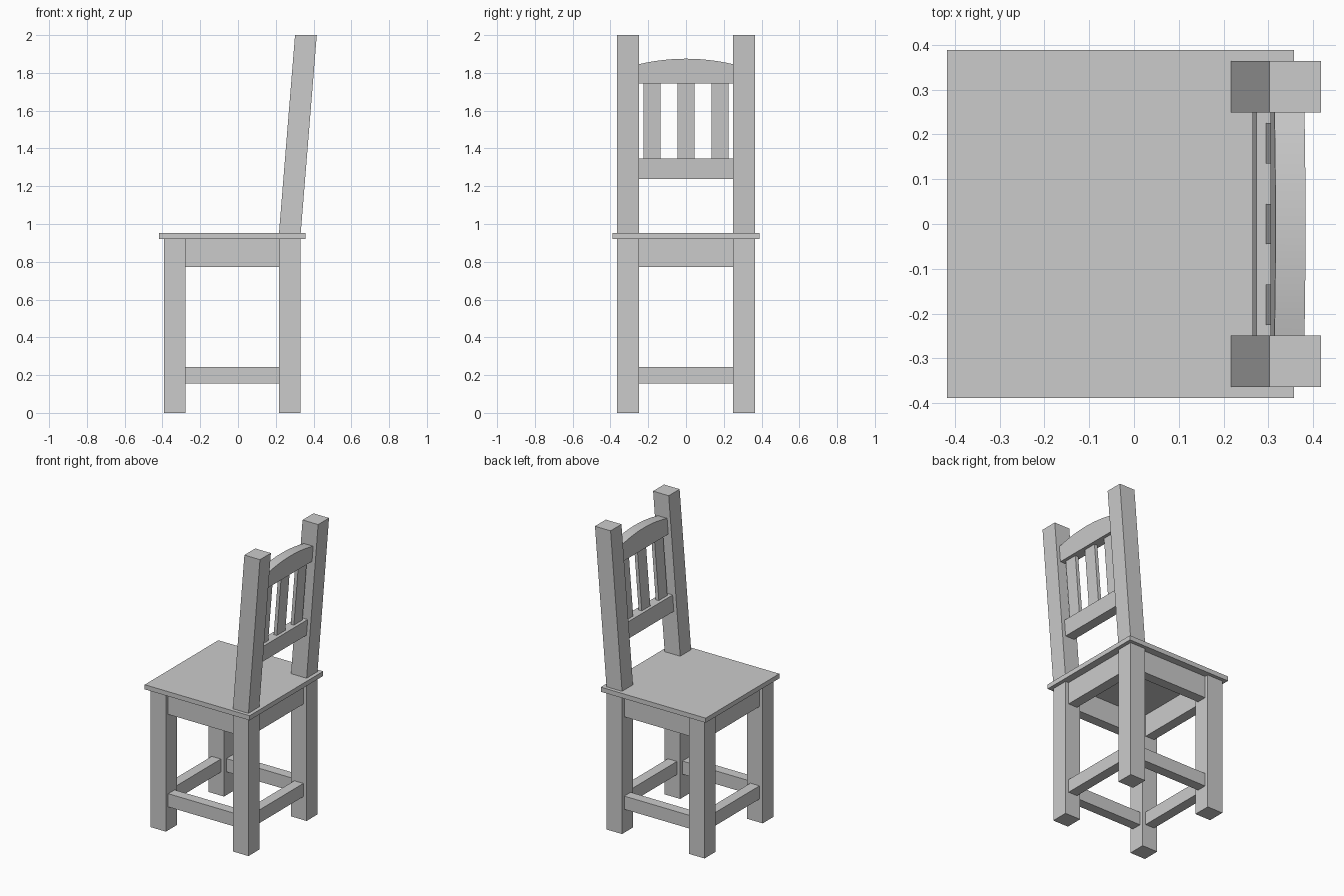
import bpy, bmesh

if "Cube" in bpy.data.objects:
    bpy.data.objects.remove(bpy.data.objects["Cube"])

LEG = 0.115                        # leg width
INSET, RAIL = 0.024, 0.067         # rail setback and thickness
FX, BX = -0.392, 0.217             # front-view left faces of the two leg pairs
Y0, Y1 = 0.249, 0.364              # inner and outer leg faces
SEAT_LO, SEAT_HI, TOP = 0.921, 0.952, 2.0
LEAN = 0.085 / (TOP - SEAT_HI)     # backward slope of the backrest


def finish(name, bm):
    bmesh.ops.recalc_face_normals(bm, faces=bm.faces)
    mesh = bpy.data.meshes.new(name)
    bm.to_mesh(mesh)
    bm.free()
    obj = bpy.data.objects.new(name, mesh)
    bpy.context.collection.objects.link(obj)
    return obj


def lean_back(bm):
    for v in bm.verts:
        v.co.x += LEAN * (v.co.z - SEAT_HI)


def box(name, x, y, z, lean=False):
    bm = bmesh.new()
    bmesh.ops.create_cube(bm, size=1)
    for v in bm.verts:
        v.co = [(r[0] + r[1]) / 2 + c * (r[1] - r[0]) for r, c in zip((x, y, z), v.co)]
    if lean:
        lean_back(bm)
    return finish(name, bm)


# Seat
box("seat", (-0.417, 0.357), (-0.388, 0.388), (SEAT_LO, SEAT_HI))

# Legs and leaning back posts
for side, y in (("left", (-Y1, -Y0)), ("right", (Y0, Y1))):
    box(f"front_leg_{side}", (FX, FX + LEG), y, (0, SEAT_LO))
    box(f"back_leg_{side}", (BX, BX + LEG), y, (0, SEAT_LO))
    box(f"back_post_{side}", (BX, BX + LEG), y, (SEAT_HI, TOP), lean=True)

# Aprons under the seat and stretchers near the floor
for part, z in (("apron", (0.773, SEAT_LO)), ("stretcher", (0.156, 0.244))):
    for end, x in (("front", FX), ("back", BX)):
        box(f"{end}_{part}", (x + INSET, x + INSET + RAIL), (-Y0, Y0), z)
    for side, y in (("left", -Y1), ("right", Y0)):
        box(f"{side}_{part}", (FX + LEG, BX), (y + INSET, y + INSET + RAIL), z)

# Lower backrest rail
RX = (BX + INSET, BX + INSET + RAIL)
box("lower_back_rail", RX, (-Y0, Y0), (1.239, 1.346), lean=True)

# Backrest slats
for i in (-1, 0, 1):
    mid = 0.18 * i
    box(f"back_slat_{i + 2}", (BX + 0.046, BX + 0.069), (mid - 0.045, mid + 0.045),
        (1.346, 1.743), lean=True)

# Arched top rail
bm = bmesh.new()
N = 16
profile = [(-Y0, 1.743), (Y0, 1.743)]
for i in range(N + 1):
    t = 1 - 2 * i / N
    profile.append((Y0 * t, 1.875 - 0.029 * t * t))
face = bm.faces.new([bm.verts.new((RX[0], y, z)) for y, z in profile])
ext = bmesh.ops.extrude_face_region(bm, geom=[face], use_keep_orig=True)
bmesh.ops.translate(bm, vec=(RAIL, 0, 0),
                    verts=[g for g in ext["geom"] if isinstance(g, bmesh.types.BMVert)])
lean_back(bm)
rail = finish("top_back_rail", bm)
bpy.context.view_layer.objects.active = rail
rail.select_set(True)
bpy.ops.object.shade_smooth_by_angle()
